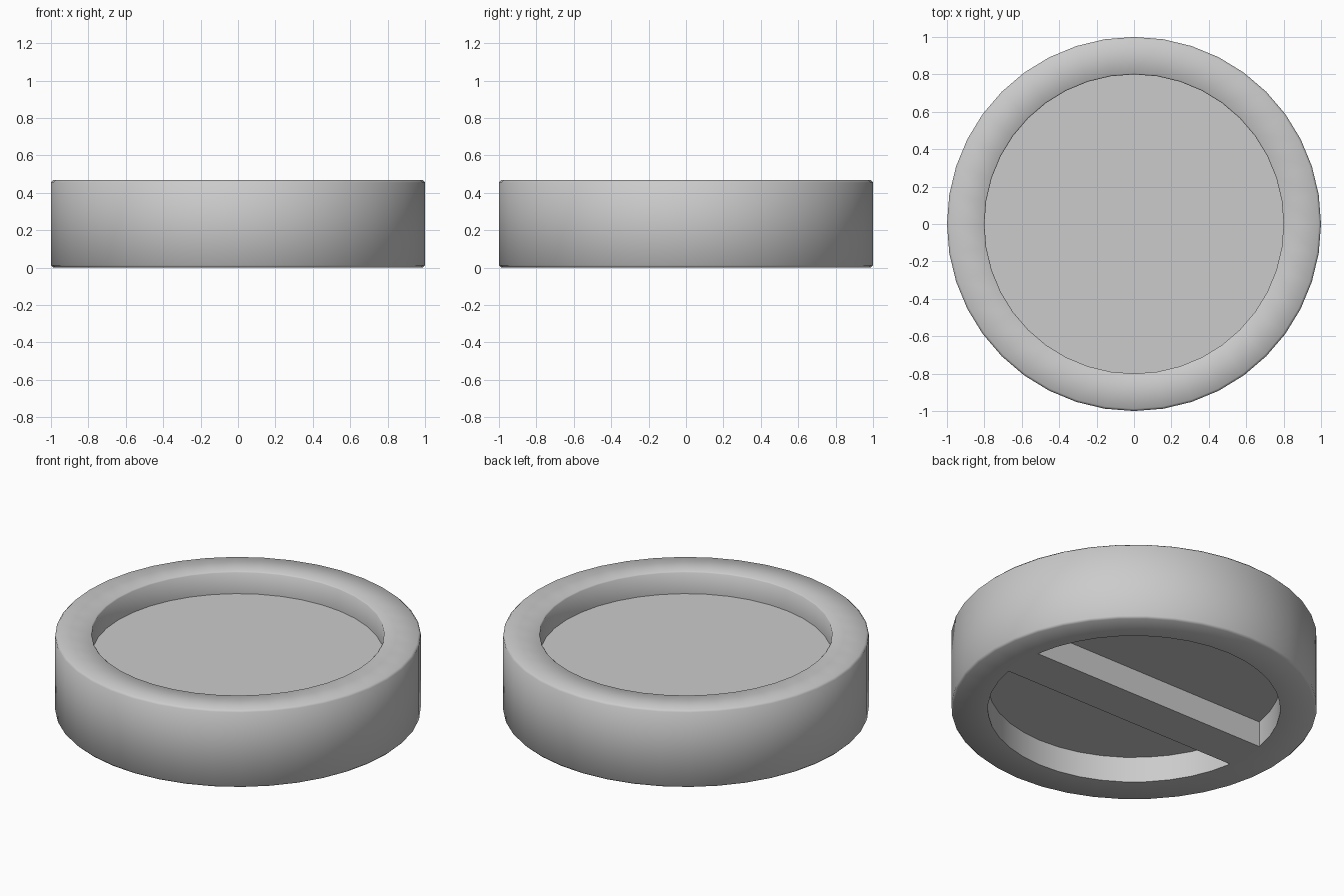
import bpy, bmesh
from math import cos, sin, pi

if "Cube" in bpy.data.objects:
    bpy.data.objects.remove(bpy.data.objects["Cube"])

SIDES = 40
HEIGHT, FLOOR_TOP, FLOOR_LOW = 0.467, 0.333, 0.155
R_OUT, R_IN, BEV = 1.0, 0.8, 0.012


def ring_point(r, i, z):
    a = 2 * pi * i / SIDES
    return (r * cos(a), r * sin(a), z)


def finish(bm, name):
    bmesh.ops.recalc_face_normals(bm, faces=bm.faces)
    mesh = bpy.data.meshes.new(name)
    bm.to_mesh(mesh)
    bm.free()
    ob = bpy.data.objects.new(name, mesh)
    bpy.context.collection.objects.link(ob)
    bpy.ops.object.select_all(action='DESELECT')
    ob.select_set(True)
    bpy.context.view_layer.objects.active = ob
    bpy.ops.object.shade_smooth_by_angle(angle=0.9)
    return ob


# Round body: turned profile with a recess in the top and in the underside
profile = [
    (R_IN, FLOOR_LOW), (R_IN, 0), (R_OUT - BEV, 0), (R_OUT, BEV),
    (R_OUT, HEIGHT - BEV), (R_OUT - BEV, HEIGHT),
    (R_IN + BEV / 2, HEIGHT), (R_IN, HEIGHT - BEV / 2), (R_IN, FLOOR_TOP),
]
bm = bmesh.new()
rings = [[bm.verts.new(ring_point(r, i, z)) for i in range(SIDES)] for r, z in profile]
for a, b in zip(rings, rings[1:]):
    for i in range(SIDES):
        j = (i + 1) % SIDES
        bm.faces.new((a[i], a[j], b[j], b[i]))
bm.faces.new(rings[0])
bm.faces.new(rings[-1])
finish(bm, "round_body")

# Crossbar under the body, its ends fitted to the recess wall
bm = bmesh.new()
half = SIDES // 2
outline = [-1, 0, 1, half - 1, half, half + 1]
low = [bm.verts.new(ring_point(R_IN, i, 0)) for i in outline]
bm.faces.new(low)
prism = bmesh.ops.extrude_face_region(bm, geom=bm.faces[:])
top = [v for v in prism["geom"] if isinstance(v, bmesh.types.BMVert)]
bmesh.ops.translate(bm, verts=top, vec=(0, 0, FLOOR_LOW))
finish(bm, "underside_bar")
